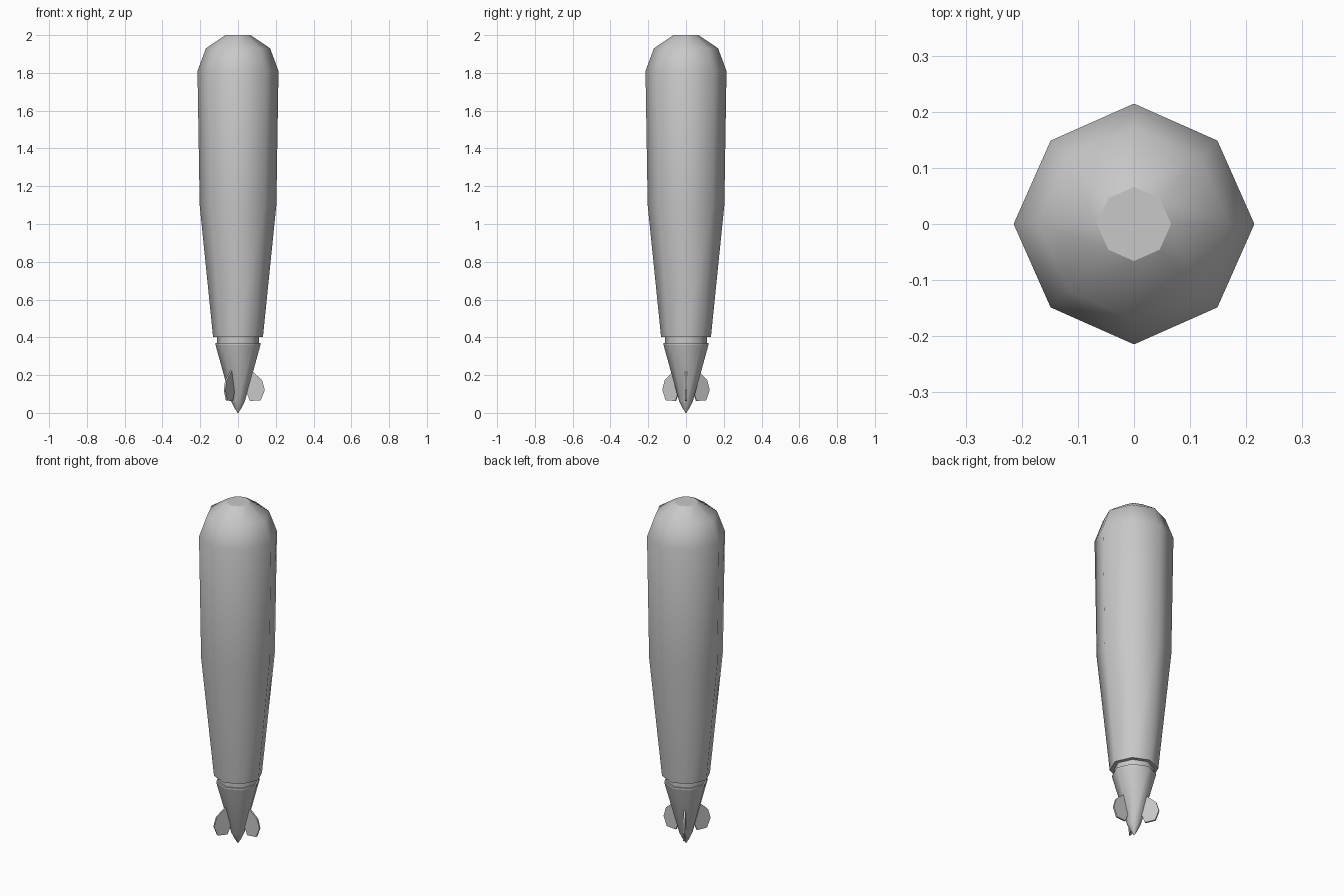
import bpy, bmesh, math
from mathutils import Matrix

if "Cube" in bpy.data.objects:
    bpy.data.objects.remove(bpy.data.objects["Cube"], do_unlink=True)

SIDES = 8

grey = bpy.data.materials.new("casing_grey")
grey.use_nodes = True
COLOUR = (0.58, 0.58, 0.58, 1)
grey.diffuse_color = COLOUR
grey.node_tree.nodes["Principled BSDF"].inputs["Base Color"].default_value = COLOUR


def finish(name, bm):
    bmesh.ops.recalc_face_normals(bm, faces=bm.faces[:])
    mesh = bpy.data.meshes.new(name)
    bm.to_mesh(mesh)
    bm.free()
    mesh.materials.append(grey)
    obj = bpy.data.objects.new(name, mesh)
    bpy.context.collection.objects.link(obj)
    return obj


def lathe(name, profile, sharp=()):
    """Eight-sided turned part; rings listed in sharp keep a hard edge."""
    bm = bmesh.new()
    rings = []
    for radius, z in profile:
        ring = []
        for i in range(SIDES):
            a = math.tau * i / SIDES
            r = radius * (0.98 if i % 2 else 1)
            ring.append(bm.verts.new((r * math.cos(a), r * math.sin(a), z)))
        rings.append(ring)
    for low, high in zip(rings, rings[1:]):
        for i in range(SIDES):
            j = (i + 1) % SIDES
            bm.faces.new((low[i], low[j], high[j], high[i])).smooth = True
    bm.faces.new(rings[0][::-1])
    bm.faces.new(rings[-1])
    for k in sharp:
        for i in range(SIDES):
            bm.edges.get((rings[k][i], rings[k][(i + 1) % SIDES])).smooth = False
    return finish(name, bm)


# Main body: tapered casing with a rounded, flat-topped nose
lathe("body", [(0.132, 0.402), (0.203, 1.10), (0.2145, 1.81),
               (0.17, 1.93), (0.066, 2.0)], sharp=(0, 4))

# Recessed neck between body and tail
lathe("neck", [(0.11, 0.36), (0.11, 0.41)], sharp=(0, 1))

# Tail cone with a thin rim
lathe("tail_cone", [(0.002, 0.0), (0.018, 0.025), (0.037, 0.063),
                    (0.119, 0.36), (0.119, 0.37)], sharp=(3, 4))

# Three thin fins around the tail cone
FIN = [(0.03, 0.11), (0.045, 0.11), (0.063, 0.063), (0.121, 0.067),
       (0.142, 0.121), (0.127, 0.174), (0.08, 0.216), (0.065, 0.23), (0.03, 0.23)]
THICK = 0.01
for n, side in enumerate(("left", "back_right", "front_right")):
    bm = bmesh.new()
    face = bm.faces.new([bm.verts.new((x, -THICK / 2, z)) for x, z in FIN])
    extruded = bmesh.ops.extrude_face_region(bm, geom=[face], use_keep_orig=True)
    moved = [v for v in extruded["geom"] if isinstance(v, bmesh.types.BMVert)]
    bmesh.ops.translate(bm, verts=moved, vec=(0, THICK, 0))
    bmesh.ops.transform(bm, matrix=Matrix.Rotation(math.tau * n / 3, 4, "Z"),
                        verts=bm.verts[:])
    finish("fin_" + side, bm)
